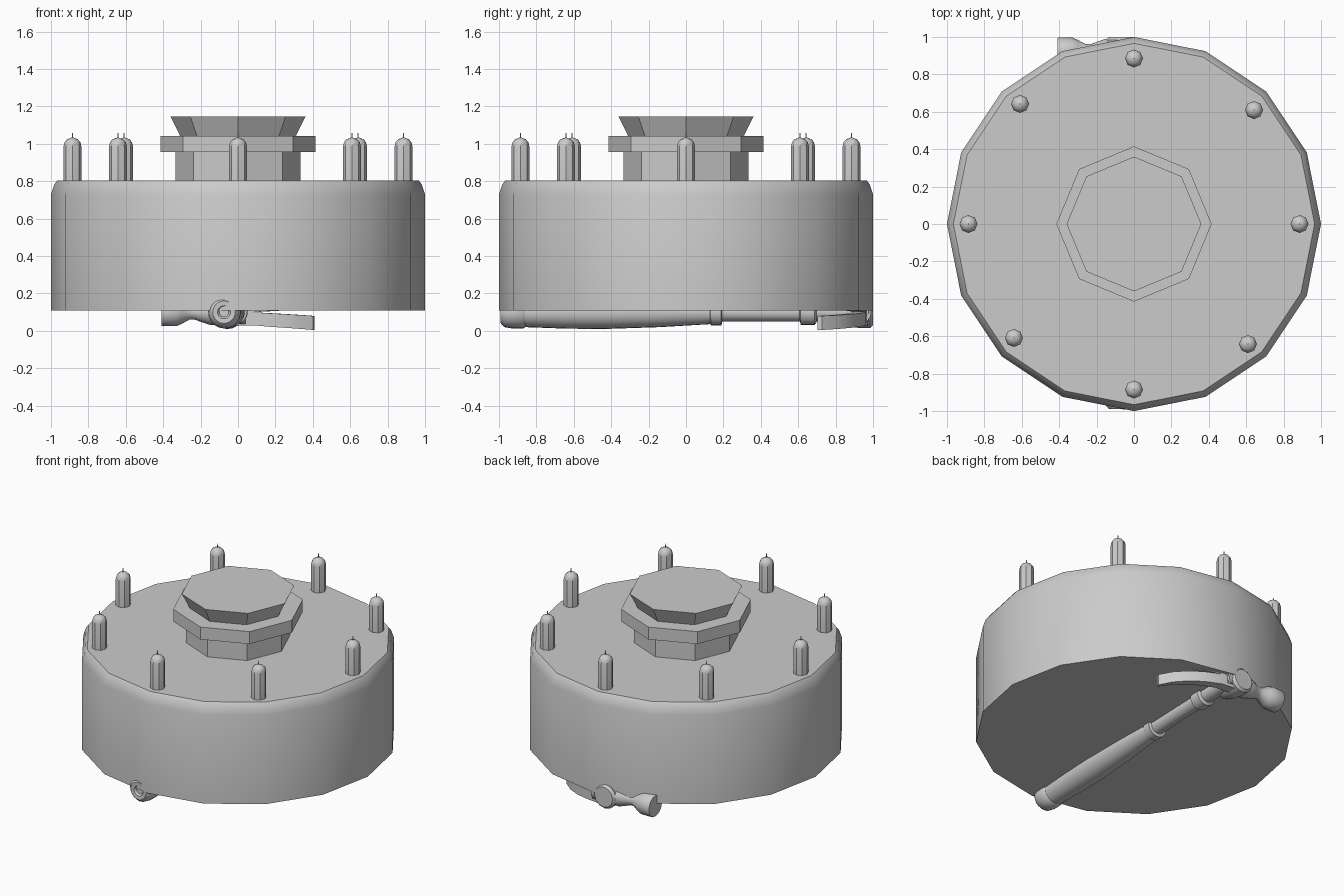
import bpy, bmesh, math
from mathutils import Matrix, Vector

if "Cube" in bpy.data.objects:
    bpy.data.objects.remove(bpy.data.objects["Cube"])

grey = bpy.data.materials.new("plain_grey")
grey.diffuse_color = (0.6, 0.6, 0.6, 1)
grey.use_nodes = True
grey.node_tree.nodes["Principled BSDF"].inputs["Base Color"].default_value = grey.diffuse_color


def finish(name, bm, angle=35):
    bmesh.ops.recalc_face_normals(bm, faces=bm.faces)
    me = bpy.data.meshes.new(name)
    bm.to_mesh(me)
    bm.free()
    ob = bpy.data.objects.new(name, me)
    bpy.context.collection.objects.link(ob)
    me.materials.append(grey)
    bpy.ops.object.select_all(action='DESELECT')
    ob.select_set(True)
    bpy.context.view_layer.objects.active = ob
    bpy.ops.object.shade_smooth_by_angle(angle=math.radians(angle))
    return ob


def loft(bm, rings):
    """Skin a list of closed rings and cap both ends."""
    vs = [[bm.verts.new(p) for p in ring] for ring in rings]
    n = len(vs[0])
    for a, b in zip(vs, vs[1:]):
        for i in range(n):
            bm.faces.new((a[i], a[(i + 1) % n], b[(i + 1) % n], b[i]))
    bm.faces.new(vs[0])
    bm.faces.new(vs[-1])


def turned(name, profile, sides, start=(0, 0, 0), axis=(0, 0, 1), angle=35):
    """Turn (radius, distance) pairs around an axis."""
    rot = Vector((0, 0, 1)).rotation_difference(Vector(axis)).to_matrix().to_4x4()
    mat = Matrix.Translation(start) @ rot
    bm = bmesh.new()
    loft(bm, [[mat @ Vector((r * math.cos(t), r * math.sin(t), d))
               for t in (2 * math.pi * i / sides for i in range(sides))]
              for r, d in profile])
    return finish(name, bm, angle)


# Drum body
turned("drum_body", [(1, .11), (1, .73), (.983, .782), (.966, .805)], 16)

# Central stepped plug
turned("plug_neck", [(.335, .79), (.335, .957)], 8)
turned("plug_flange", [(.415, .957), (.415, 1.043)], 8)
turned("plug_cap", [(.31, 1.043), (.36, 1.145)], 8)

# Ring of pegs with thin tips
for i in range(8):
    a = math.radians(45 * i - (1.5 if i % 2 else 0))
    pos = (.885 * math.cos(a), .885 * math.sin(a), 0)
    turned("peg_%d" % (i + 1), [(.048, .79), (.048, .985), (.042, 1.01),
                                (.028, 1.025), (.006, 1.033)], 8, pos)
    turned("peg_tip_%d" % (i + 1), [(.004, 1.02), (.003, 1.057)], 6, pos)

# Hammer handle lying half sunk under the drum
turned("hammer_handle",
       [(.025, .015), (.035, .002), (.06, 0), (.08, .02), (.087, .06), (.087, .12),
        (.08, .13), (.088, .35), (.09, .55), (.08, .85), (.064, 1.12),
        (.07, 1.125), (.07, 1.18), (.05, 1.185), (.05, 1.60),
        (.068, 1.605), (.068, 1.68), (.05, 1.69), (.05, 1.97)],
       20, (-.075, -.99, .1), (.035, 1, 0))

# Hammer head: striking end, eye and split claw
turned("hammer_poll",
       [(.072, -.41), (.075, -.405), (.075, -.33), (.062, -.30), (.04, -.26),
        (.04, -.23), (.055, -.19), (.068, -.15), (.068, .04)],
       16, (0, .922, .1), (1, 0, 0))
turned("hammer_eye", [(.055, .80), (.075, .86), (.085, .93), (.085, .985), (.07, 1.0)],
       12, (-.065, 0, .1), (0, 1, 0))

bm = bmesh.new()
claw = [(-.05, .94, .035, 0, .07), (.08, .93, .032, 0, .07), (.18, .90, .027, .006, .078),
        (.27, .855, .023, .011, .084), (.35, .79, .018, .016, .09), (.405, .715, .012, .02, .095)]
for s in (-1, 1):
    rings = []
    for x, y, t, zin, zout in claw:
        k = 0 if x < .1 else .35
        rings.append([(x - t * k, y - t, .1 + s * zin), (x + t * k, y + t, .1 + s * zin),
                      (x + t * k, y + t, .1 + s * zout), (x - t * k, y - t, .1 + s * zout)])
    loft(bm, rings)
finish("hammer_claw", bm)
